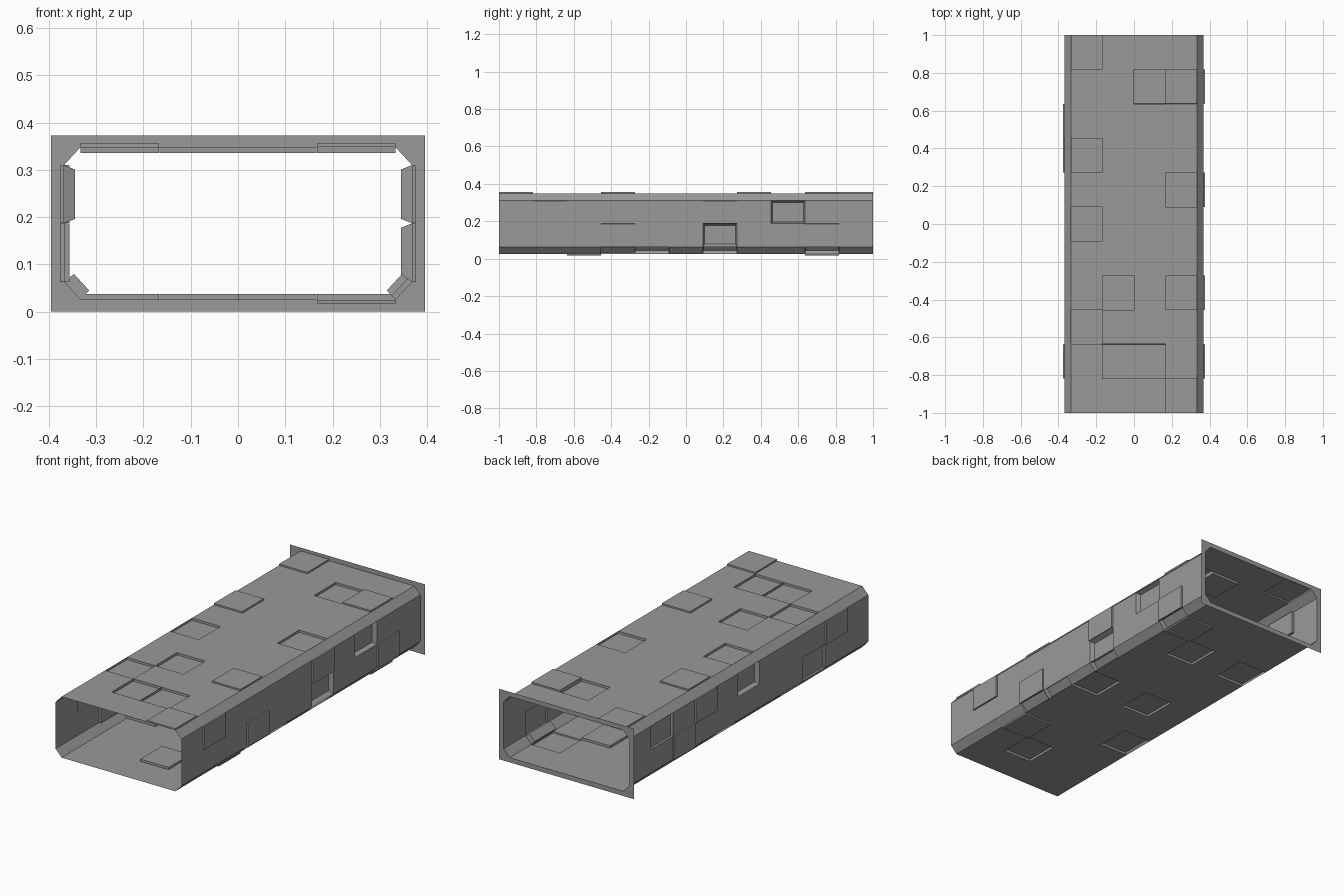
import bpy
import bmesh

cube = bpy.data.objects.get("Cube")
if cube:
    bpy.data.objects.remove(cube, do_unlink=True)

grey = bpy.data.materials.new("hull_grey")
grey.use_nodes = True
colour = (0.32, 0.32, 0.32, 1)
grey.diffuse_color = colour
grey.node_tree.nodes["Principled BSDF"].inputs["Base Color"].default_value = colour

ROWS = 11
# Octagonal tunnel section, split into the columns that carry panels
FLAT, WIDE = 0.333, 0.368
FLOOR, LOW, MID, HIGH, ROOF = 0.025, 0.063, 0.187, 0.31, 0.348
columns = [FLAT * k / 2 for k in range(-2, 3)]
section = ([(x, FLOOR) for x in columns]
           + [(WIDE, z) for z in (LOW, MID, HIGH)]
           + [(x, ROOF) for x in reversed(columns)]
           + [(-WIDE, z) for z in (HIGH, MID, LOW)])
# Index of each strip around the section
strip = {"floor0": 0, "floor1": 1, "floor2": 2, "floor3": 3,
         "left_chamfer": 4, "left_low": 5, "left_high": 6,
         "roof3": 8, "roof2": 9, "roof1": 10, "roof0": 11,
         "right_high": 13, "right_low": 14, "right_chamfer": 15}


def finish(bm, name):
    mesh = bpy.data.meshes.new(name)
    bm.to_mesh(mesh)
    bm.free()
    mesh.materials.append(grey)
    obj = bpy.data.objects.new(name, mesh)
    bpy.context.collection.objects.link(obj)


def add_tunnel():
    bm = bmesh.new()
    rings = [[bm.verts.new((x, -1 + 2 * r / ROWS, z)) for x, z in section]
             for r in range(ROWS + 1)]
    n = len(section)
    cells = {}
    for r in range(ROWS):
        for i in range(n):
            j = (i + 1) % n
            cells[i, r] = bm.faces.new((rings[r][i], rings[r][j],
                                        rings[r + 1][j], rings[r + 1][i]))
    bm.normal_update()

    def panels(depth, inset, layout):
        for name, rows in layout.items():
            for r in rows:
                bmesh.ops.inset_individual(bm, faces=[cells[strip[name], r]],
                                           thickness=inset, depth=depth)

    # Thin raised plates
    panels(0.012, 0.0005, {
        "roof0": (2, 5), "roof1": (1, 3), "roof2": (1, 9), "roof3": (6,),
        "floor0": (3, 8), "floor1": (5,), "floor2": (1, 8), "floor3": (5,),
        "right_low": (2,), "right_high": (9,), "left_chamfer": (3,)})
    # Shallow recesses
    panels(-0.008, 0.0005, {
        "roof0": (7, 10), "roof3": (0, 3, 9), "floor3": (2, 9),
        "left_high": (1, 6), "left_low": (3, 9),
        "right_high": (1, 7), "right_low": (8,)})
    # Thick blocks on the walls and lower corners
    panels(0.023, 0.013, {"left_low": (6,), "left_high": (8,),
                          "right_high": (5,)})
    panels(0.027, 0.003, {"left_chamfer": (4, 6, 9), "right_chamfer": (3, 6)})
    finish(bm, "tunnel_shell")


def add_flange():
    # Flat rectangular collar around the rear opening
    bm = bmesh.new()
    inner = [bm.verts.new((x, 1, z)) for x, z in section]
    corners = [bm.verts.new((x, 1, z)) for x, z in
               ((-0.395, 0), (0.395, 0), (0.395, 0.373), (-0.395, 0.373))]
    # Each side takes the section points along it
    for k, (a, b) in enumerate(((0, 4), (5, 7), (8, 12), (13, 15))):
        c, d = corners[k], corners[(k + 1) % 4]
        bm.faces.new([c, d] + inner[a:b + 1][::-1])
        bm.faces.new((inner[b], d, inner[(b + 1) % len(inner)]))
    bmesh.ops.recalc_face_normals(bm, faces=bm.faces)
    finish(bm, "rear_flange")


add_tunnel()
add_flange()
